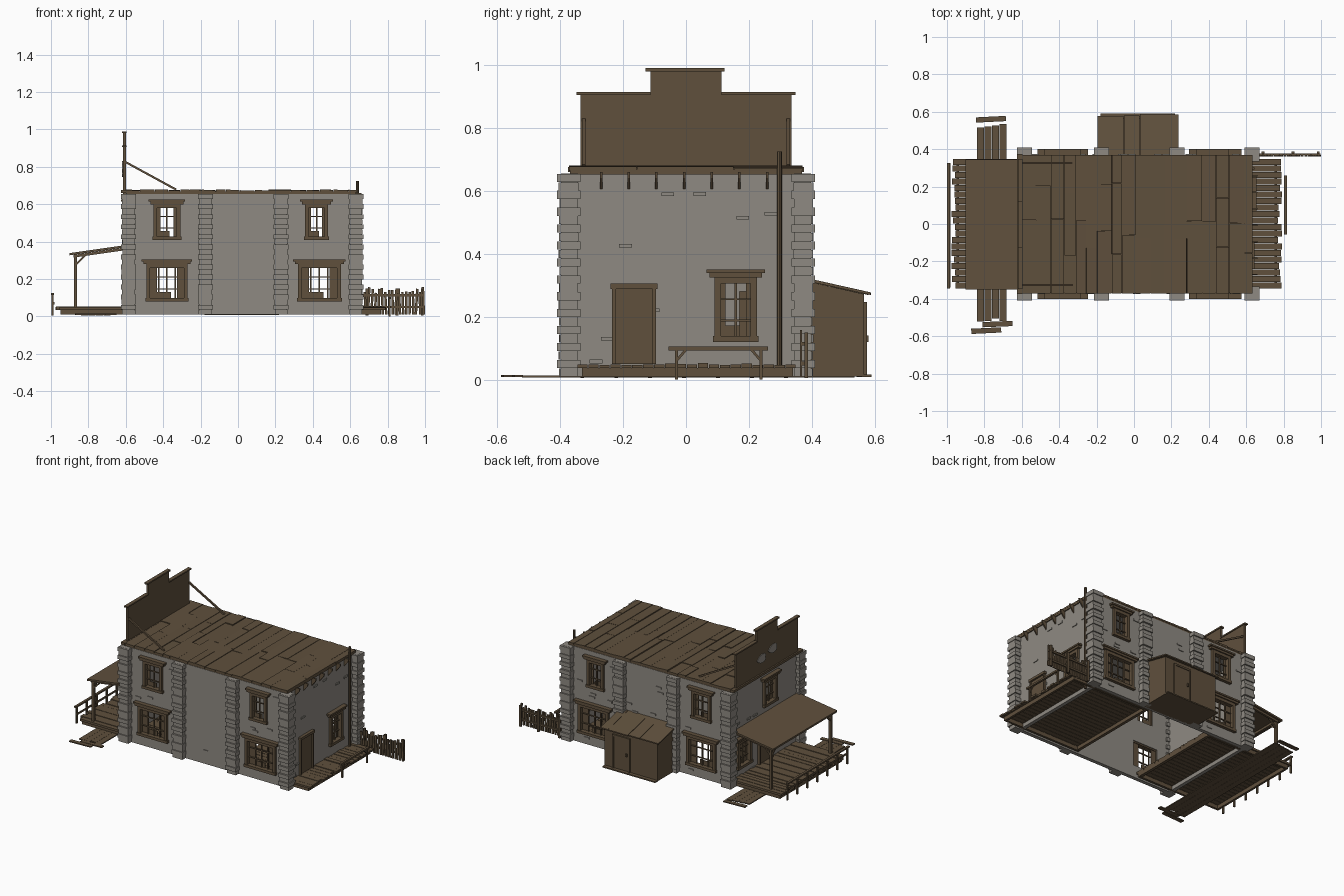
import bpy, bmesh, math, random
from mathutils import Vector, Matrix

if "Cube" in bpy.data.objects:
    bpy.data.objects.remove(bpy.data.objects["Cube"])

random.seed(4)
R = random.uniform


def material(name, rgb):
    m = bpy.data.materials.new(name)
    m.diffuse_color = (*rgb, 1)
    m.use_nodes = True
    m.node_tree.nodes["Principled BSDF"].inputs["Base Color"].default_value = m.diffuse_color
    return m


WOOD = material("weathered brown wood", (0.115, 0.080, 0.046))
STONE = material("grey stone", (0.275, 0.255, 0.225))


class Part:
    """Collects boxes and beams into one named object."""
    def __init__(self, name, mat):
        self.name, self.mat, self.bm = name, mat, bmesh.new()

    def box(self, x0, x1, y0, y1, z0, z1, rot=None):
        m = Matrix.Translation(((x0 + x1) / 2, (y0 + y1) / 2, (z0 + z1) / 2))
        if rot:
            m = m @ rot
        m = m @ Matrix.Diagonal((abs(x1 - x0), abs(y1 - y0), abs(z1 - z0), 1))
        bmesh.ops.create_cube(self.bm, size=1, matrix=m)

    def beam(self, p, q, w):
        p, q = Vector(p), Vector(q)
        rot = (q - p).to_track_quat('Z', 'Y').to_matrix().to_4x4()
        m = Matrix.Translation((p + q) / 2) @ rot @ Matrix.Diagonal((w, w, (q - p).length, 1))
        bmesh.ops.create_cube(self.bm, size=1, matrix=m)

    def prism(self, pts, move):
        f = self.bm.faces.new([self.bm.verts.new(p) for p in pts])
        r = bmesh.ops.extrude_face_region(self.bm, geom=[f])
        bmesh.ops.translate(self.bm, vec=move, verts=[v for v in r['geom'] if isinstance(v, bmesh.types.BMVert)])
        bmesh.ops.recalc_face_normals(self.bm, faces=self.bm.faces)

    def wall(self, side, u0, u1, d0, d1, z0, z1):
        """Box on a wall: u along the wall, d outward."""
        if side == "front": self.box(u0, u1, -YW - d0, -YW - d1, z0, z1)
        if side == "back": self.box(u0, u1, YW + d0, YW + d1, z0, z1)
        if side == "right": self.box(XR + d0, XR + d1, u0, u1, z0, z1)
        if side == "left": self.box(XL - d0, XL - d1, u0, u1, z0, z1)

    def done(self):
        me = bpy.data.meshes.new(self.name)
        self.bm.to_mesh(me)
        me.materials.append(self.mat)
        ob = bpy.data.objects.new(self.name, me)
        bpy.context.collection.objects.link(ob)
        return ob


XL, XR, YW, H = -0.595, 0.625, 0.37, 0.655

# window list: side, centre, width, bottom, top
windows = [(s, c, w, a, b) for s in ("front", "back") for c, w, a, b in
           [(-0.38, 0.145, 0.41, 0.60), (-0.38, 0.22, 0.08, 0.28),
            (0.42, 0.125, 0.41, 0.60), (0.435, 0.23, 0.08, 0.28)]]
windows += [("right", 0.158, 0.135, 0.12, 0.325), ("left", -0.05, 0.14, 0.42, 0.60),
            ("left", 0.23, 0.15, 0.10, 0.29), ("left", -0.23, 0.15, 0.10, 0.29)]
doors = [("right", -0.165, 0.14), ("left", 0.0, 0.15)]

# stone walls: hollow, open below, with window openings
inner = Part("wall_inner_cutter", STONE)
inner.box(XL + .025, XR - .025, -YW + .025, YW - .025, -0.1, 0.64)
holes = Part("window_cutter", STONE)
for s, c, w, a, b in windows:
    holes.wall(s, c - w / 2 + .015, c + w / 2 - .015, -.05, .05, a + .015, b - .01)
walls = Part("stone_walls", STONE)
walls.box(XL, XR, -YW, YW, 0.01, H)
walls = walls.done()
for cutter in (inner.done(), holes.done()):
    cutter.hide_render = True
    cutter.hide_viewport = True
    cutter.display_type = 'WIRE'
    mod = walls.modifiers.new("cut", 'BOOLEAN')
    mod.operation, mod.solver, mod.object = 'DIFFERENCE', 'EXACT', cutter

# toothed stone pilasters at the corners and along the long walls
pil = Part("stone_pilasters", STONE)
rows = 24
for sy in (-1, 1):
    for k, (x0, x1) in enumerate([(-.625, -.545), (-.215, -.135), (.19, .27), (.59, .67)]):
        yin = 0.335 if k in (0, 3) else 0.36
        pil.box(x0 + .008, x1 - .008, sy * (yin + .008), sy * .397, 0.01, H)
        for i in range(rows):
            g = 0 if i % 2 else R(.006, .014)
            z = .01 + i * (H - .01) / rows
            pil.box(x0 + g * .5, x1 - g * .5, sy * (yin + (g if k in (0, 3) else 0)),
                    sy * (.41 - g * .8), z, z + (H - .01) / rows - .001)
pil.done()

# scattered raised bricks
bricks = Part("raised_bricks", STONE)
for s in ("front", "back", "left", "right"):
    lim = (-.54, .58) if s in ("front", "back") else (-.30, .30)
    for i in range(34 if lim[0] < -.5 else 16):
        u, z = R(*lim), R(.04, .62)
        if any(w[0] == s and abs(u - w[1]) < w[2] / 2 + .05 and w[3] - .03 < z < w[4] + .04 for w in windows):
            continue
        bricks.wall(s, u - .02, u + .02, -.002, .005, z, z + .012)
bricks.done()

# window frames with side boards and glazing bars
frames = Part("window_frames", WOOD)
boards = Part("window_boards", WOOD)
for s, c, w, a, b in windows:
    h = w / 2
    for sg in (-1, 1):
        frames.wall(s, c + sg * (h - .02), c + sg * h, -.02, .016, a, b)
        boards.wall(s, c + sg * (h - .02), c + sg * h * .48, -.016, -.010, a + .01, b)
    frames.wall(s, c - h - .005, c + h + .005, -.02, .02, a, a + .018)
    frames.wall(s, c - h, c + h, -.02, .016, b - .02, b)
    frames.wall(s, c - h - .016, c + h + .016, 0, .024, b, b + .014)
    frames.wall(s, c - h - .025, c + h + .025, 0, .03, b + .014, b + .025)
    n = 3 if w > .18 else 1
    for i in range(n):
        u = c + (i - (n - 1) / 2) * w * .2
        boards.wall(s, u - .004, u + .004, -.01, -.002, a, b)
    for t in (.33, .66):
        z = a + (b - a) * t
        boards.wall(s, c - h + .01, c + h - .01, -.01, -.002, z - .003, z + .003)
    boards.wall(s, c - h * .5, c + h * .2, -.016, -.010, a, a + (b - a) * .25)
frames.done()
boards.done()

# doors
dr = Part("doors", WOOD)
for s, c, w in doors:
    dr.wall(s, c - w / 2, c + w / 2, -.01, .008, .05, .29)
    for sg in (-1, 1):
        dr.wall(s, c + sg * (w / 2 - .012), c + sg * w / 2, 0, .016, .05, .29)
    dr.wall(s, c - w / 2 - .005, c + w / 2 + .005, 0, .02, .288, .305)
dr.done()

# plank roof, boards running across
roof = Part("plank_roof", WOOD)
roof.box(-.60, .632, -.368, .368, .652, .668)
x = -.60
while x < .60:
    w = min(R(.05, .085), .635 - x)
    y = -.372
    while y < .37:
        y2 = y + R(.2, .4)
        y2 = .372 if y2 > .25 else y2
        roof.box(x, x + w - .002, y, y2 - .002, .665, R(.673, .679), Matrix.Rotation(R(-.02, .06), 4, 'Y'))
        y = y2
    x += w
roof.done()

# roof beam brackets on the right wall
br = Part("eave_brackets", WOOD)
for i in range(7):
    y = -.27 + i * .088
    br.prism([(XR, y - .004, .605), (XR, y - .004, .66), (XR + .035, y - .004, .66), (XR + .03, y - .004, .64)], (0, .008, 0))
br.done()

# stepped false front with caps and rear braces
ff = Part("false_front", WOOD)
half = [(.335, .655), (.335, .91), (.113, .91), (.113, .985)]
ff.prism([(-.615, y, z) for y, z in half] + [(-.615, -y, z) for y, z in reversed(half)], (.015, 0, 0))
for sg in (-1, 1):
    ff.box(-.62, -.595, sg * .113, sg * .348, .905, .914)
    ff.beam((-.6, sg * .325, .825), (-.33, sg * .325, .678), .011)
ff.box(-.62, -.595, -.128, .122, .98, .99)
ff.box(-.625, -.595, -.375, .375, .66, .676)
ff.done()
worn = Part("worn_patches", STONE)
for y0, z0 in ((.06, .775), (-.06, .80)):
    worn.prism([(-.616, y0 + .045 * math.cos(a) * (1 + .2 * math.cos(3 * a)), z0 + .03 * math.sin(a))
                for a in [i * math.pi / 6 for i in range(12)]], (-.004, 0, 0))
worn.done()

# plank decks, running on under the building
for name, inn, out in (("front_porch_deck", -.31, -.965), ("back_porch_deck", .17, .78)):
    d = Part(name, WOOD)
    sg = 1 if out > 0 else -1
    for i in range(20):
        y = -.345 + i * .0348
        d.box(inn, out + R(-.012, .012), y, y + .0325, .036, R(.046, .053))
    d.box(out - sg * .03, out - sg * .015, -.33, .34, .01, .037)
    for y in (-.33, .325):
        d.box(inn, out - sg * .02, y, y + .015, .01, .037)
    d.box(inn, inn + sg * .02, -.33, .34, .012, .037)
    d.done()

# flat walkway with loose boards
wk = Part("walkway_boards", WOOD)
for i in range(4):
    x = -.84 + i * .04
    wk.box(x, x + .039, -.515 + R(-.01, .01), .525 + R(-.01, .01), .006, .013)
for x, y, a in ((-.765, .56, .05), (-.79, -.57, .05), (-.73, -.535, .04)):
    wk.box(x - .08, x + .08, y - .014, y + .014, .008, .015, Matrix.Rotation(a, 4, 'Z'))
wk.done()

# porch roof, posts and braces
pr = Part("porch_roof", WOOD)
pr.prism([(-.90, -.35, .327), (-.60, -.35, .37), (-.60, -.35, .382), (-.90, -.35, .339)], (0, .695, 0))
pr.box(-.878, -.862, -.33, .33, .317, .333)
for y in (-.325, 0, .325):
    pr.beam((-.88, y, .322), (-.60, y, .362), .014)
pr.done()
po = Part("porch_posts", WOOD)
for y in (-.32, .32):
    po.box(-.878, -.862, y - .008, y + .008, .04, .33)
    po.beam((-.87, y, .275), (-.815, y, .33), .01)
    po.beam((-.87, y, .275), (-.87, y * .82, .325), .01)
po.done()

# front railing and rear hitching rail
rl = Part("porch_railing", WOOD)
for i in range(7):
    y = -.33 + i * .108
    rl.box(-.996, -.986, y - .006, y + .006, .005, .12)
rl.box(-1.0, -.984, -.345, .325, .115, .125)
rl.box(-.987, -.981, -.34, .325, .065, .077)
rl.done()
hr = Part("hitching_rail", WOOD)
hr.box(.803, .818, -.055, .26, .093, .105)
for y, k in ((-.03, .03), (.238, -.03)):
    hr.box(.805, .816, y - .005, y + .005, 0, .095)
    hr.beam((.81, y, .06), (.81, y + k, .095), .008)
hr.done()

# picket fence
fn = Part("picket_fence", WOOD)
for i in range(18):
    x = .68 + i * .0183
    fn.box(x - .0065, x + .0065, .362, .369, .01, R(.125, .158), Matrix.Rotation(R(-.06, .06), 4, 'Y'))
for z in (.045, .108):
    fn.box(.665, .998, .369, .378, z, z + .012)
for x in (.69, .85, .985):
    fn.box(x - .007, x + .007, .376, .388, .005, .15)
fn.done()

# stove pipe pole against the right wall
pole = Part("corner_pole", WOOD)
bmesh.ops.create_cone(pole.bm, cap_ends=True, segments=8, radius1=.008, radius2=.008, depth=.715,
                      matrix=Matrix.Translation((.638, .297, .3675)))
pole.done()

# lean-to shed with sloping roof and door
sh = Part("lean_to_shed", WOOD)
sh.prism([(-.18, .36, .01), (-.18, .565, .01), (-.18, .565, .272), (-.18, .36, .318)], (.40, 0, 0))
sh.done()
sr = Part("shed_roof", WOOD)
for x0, x1 in ((-.195, -.055), (-.053, .03), (.032, .178), (.18, .237)):
    e = R(.578, .59)
    sr.prism([(x0, .365, .317), (x0, e, .269), (x0, e, .277), (x0, .365, .327)], (x1 - x0, 0, 0))
sr.done()
sd = Part("shed_door", WOOD)
sd.box(.03, .15, .56, .570, .02, .235)
for x in (.025, .147):
    sd.box(x, x + .01, .56, .575, .012, .245)
sd.box(.025, .157, .56, .575, .235, .247)
sd.box(.045, .055, .57, .58, .12, .14)
sd.box(-.18, .22, .56, .59, .008, .016)
sd.done()
